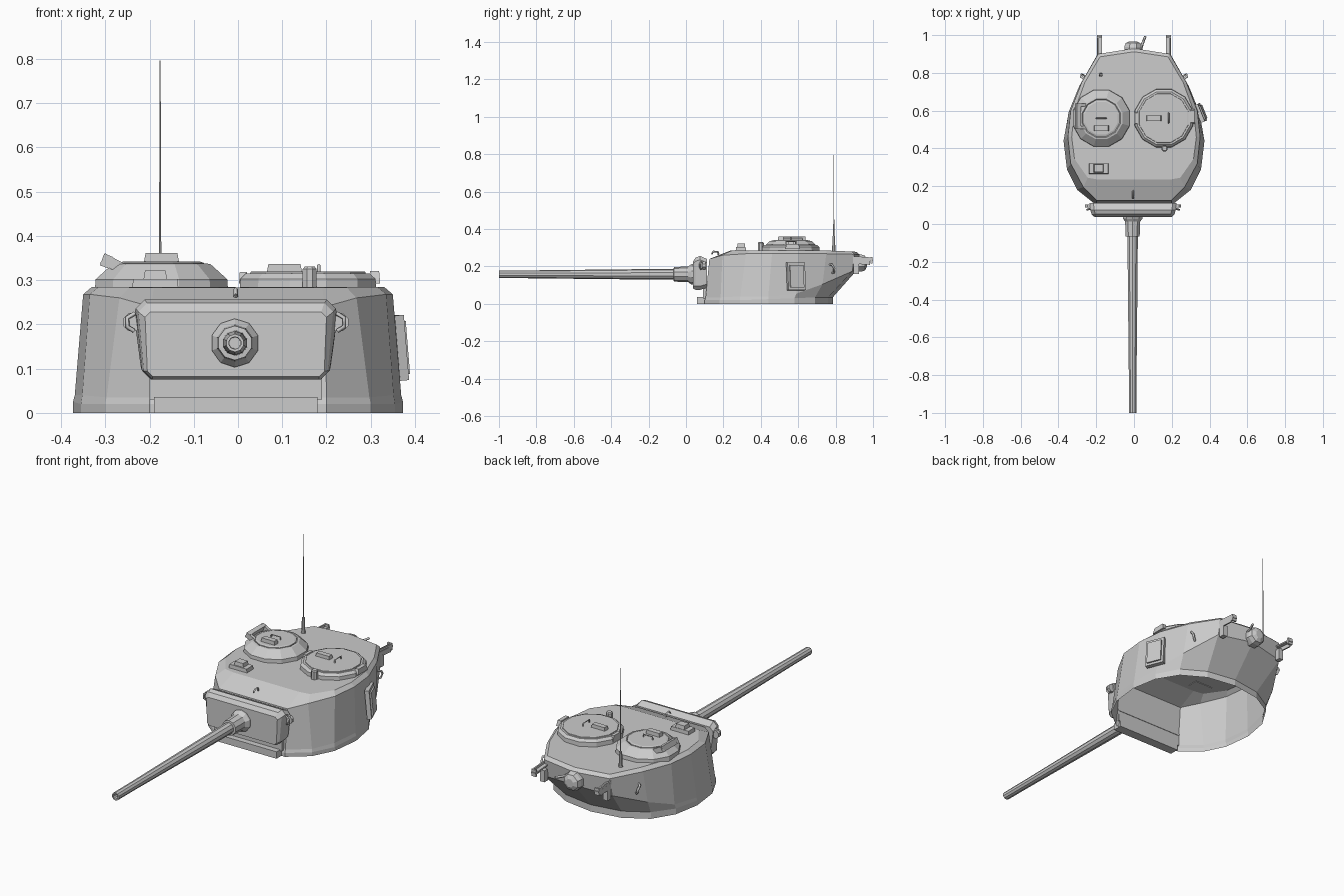
import bpy, bmesh, math
from mathutils import Matrix, Vector


def loft(name, rings, cap0=True, cap1=True):
    """Skin a list of equal-length closed rings of 3D points."""
    bm = bmesh.new()
    vs = [[bm.verts.new(p) for p in r] for r in rings]
    n = len(vs[0])
    for a, b in zip(vs, vs[1:]):
        for i in range(n):
            j = (i + 1) % n
            bm.faces.new((a[i], a[j], b[j], b[i]))
    if cap0:
        bm.faces.new(vs[0][::-1])
    if cap1:
        bm.faces.new(vs[-1])
    bmesh.ops.recalc_face_normals(bm, faces=bm.faces)
    me = bpy.data.meshes.new(name)
    bm.to_mesh(me)
    bm.free()
    ob = bpy.data.objects.new(name, me)
    bpy.context.collection.objects.link(ob)
    return ob


def lathe(name, centre, prof, n, axis='Z', cap0=True, cap1=True, turn=0.5):
    """Revolve (radius, position) pairs around an axis through centre."""
    c = Vector(centre)
    rings = []
    for r, h in prof:
        ring = []
        for k in range(n):
            t = 2 * math.pi * (k + turn) / n
            u, v = r * math.cos(t), r * math.sin(t)
            ring.append(c + Vector((u, v, h) if axis == 'Z' else (u, h, v)))
        rings.append(ring)
    return loft(name, rings, cap0, cap1)


def box(name, centre, size, rot=(0, 0, 0), taper=1.0):
    x, y, z = (s / 2 for s in size)
    rings = [[(-x * k, -y * k, h), (x * k, -y * k, h), (x * k, y * k, h), (-x * k, y * k, h)]
             for k, h in ((1, -z), (taper, z))]
    ob = loft(name, rings)
    ob.location = centre
    ob.rotation_euler = [math.radians(a) for a in rot]
    return ob


def rod(name, pts, r):
    """Thin bent bar through a few points."""
    cu = bpy.data.curves.new(name, 'CURVE')
    cu.dimensions = '3D'
    cu.bevel_depth = r
    cu.bevel_resolution = 0
    cu.use_fill_caps = True
    sp = cu.splines.new('POLY')
    sp.points.add(len(pts) - 1)
    for p, q in zip(sp.points, pts):
        p.co = (*q, 1)
    ob = bpy.data.objects.new(name, cu)
    bpy.context.collection.objects.link(ob)
    return ob


def mirrored(half):
    return half + [(-p[0], p[1], p[2]) for p in half[-2:0:-1]]


# Cast turret shell, open underneath: base, belt, shoulder, roof
base = [(0, .1, 0), (.2, .1, 0), (.3, .18, 0), (.355, .29, 0), (.373, .44, 0),
        (.348, .58, 0), (.28, .69, 0), (.16, .76, 0), (0, .785, 0)]
collar = [(x, y, z) for (x, y, _), z in zip(base, (.02, .02, .02, .02, .025, .03, .035, .035, .035))]
belt = [(0, .105, .035), (.2, .105, .035), (.297, .185, .035), (.352, .29, .04), (.369, .44, .04),
        (.347, .59, .055), (.29, .73, .105), (.198, .89, .175), (0, .922, .19)]
shoulder = [(0, .125, .24), (.197, .125, .24), (.268, .195, .26), (.335, .32, .268), (.35, .46, .268),
            (.335, .6, .268), (.277, .75, .268), (.19, .9, .265), (0, .93, .262)]
roof = [(0, .235, .284), (.19, .235, .284), (.245, .245, .284), (.315, .345, .285), (.33, .46, .285),
        (.315, .6, .285), (.26, .75, .285), (.18, .885, .28), (0, .912, .278)]
loft("turret_shell", [mirrored(h) for h in (base, collar, belt, shoulder, roof)], cap0=False)
box("front_ring_guard", (-.005, .085, .018), (.37, .05, .036))
box("front_lower_plate", (-.005, .1, .06), (.39, .02, .06))

# Gun shield with chamfered front
def shield(y, w, wb, z0, z1, c):
    half = [(0, y, z0), (wb - c, y, z0), (wb, y, z0 + c), (w, y, z1 - c), (w - c, y, z1), (0, y, z1)]
    return [(x - .005, a, b) for x, a, b in mirrored(half)]


loft("gun_shield", [shield(.038, .205, .2, .082, .228, .012), shield(.052, .22, .208, .075, .248, .02),
                    shield(.075, .226, .212, .075, .256, .02), shield(.112, .23, .215, .085, .24, .02)])
for s in (-1, 1):
    lathe("shield_ear", (s * .234 - .005, .095, .205), [(.022, -.008), (.022, .008)], 8, 'Y')
    rod("shield_ear_loop", [(s * .228 - .005, .08, .225), (s * .245 - .005, .075, .215),
                            (s * .245 - .005, .075, .195), (s * .23 - .005, .08, .185)], .005)

# Gun: flange, sleeve, tapered tube with bore
gun = (-.007, 0, .158)
lathe("gun_sleeve", gun, [(.055, .045), (.055, .03), (.042, .012), (.039, -.065), (.03, -.066)], 10, 'Y')
lathe("gun_barrel", gun, [(.029, -.03), (.027, -.3), (.021, -.85), (.0205, -1), (.014, -1), (.013, -.93)], 10, 'Y')

# Commander and loader hatches
L, R = (-.173, .56, 0), (.158, .56, 0)
lathe("left_cupola", L, [(.156, .275), (.154, .302), (.115, .336), (.105, .338), (.1, .334)], 12)
lathe("left_hatch_lid", L, [(.1, .33), (.1, .339), (.09, .342)], 12)
lathe("right_cupola", R, [(.16, .275), (.158, .303), (.145, .315), (.138, .315)], 12)
lathe("right_hatch_lid", R, [(.136, .312), (.134, .319), (.128, .32)], 12)
box("left_lid_periscope", (-.173, .507, .35), (.08, .03, .022), taper=.9)
box("right_lid_periscope", (.105, .56, .327), (.08, .03, .02), taper=.9)
rod("left_lid_handle", [(-.2, .56, .338), (-.2, .56, .356), (-.147, .56, .356), (-.147, .56, .338)], .004)
rod("right_lid_handle", [(.183, .535, .316), (.183, .535, .334), (.183, .587, .334), (.183, .587, .316)], .004)
box("right_hatch_hinge", (.309, .57, .307), (.025, .08, .028), taper=.8)
box("right_hatch_stop", (.012, .56, .305), (.02, .07, .026), taper=.8)
lathe("roof_post", (.162, .4, 0), [(.017, .28), (.017, .325), (.012, .331)], 8)
# Left hatch hinge arms and spring bar
for y in (.51, .63):
    box("left_hinge_arm", (-.277, y, .334), (.065, .016, .025), (0, 28, 0))
box("left_hinge_bar", (-.297, .57, .343), (.022, .13, .028), (0, 20, 0))

# Roof periscope hood, sight vane and antenna
box("roof_periscope_base", (-.187, .293, .292), (.105, .055, .022), taper=.95)
box("roof_periscope_hood", (-.187, .295, .309), (.055, .045, .025), taper=.85)
rod("sight_vane", [(-.005, .175, .262), (-.005, .17, .278), (-.005, .148, .28), (-.005, .135, .266)], .005)
lathe("antenna_base", (-.176, .79, 0), [(.011, .28), (.009, .3), (.0075, .362)], 8)
lathe("antenna_whip", (-.176, .79, 0), [(.003, .36), (.0012, .797)], 6)

# Right side port with raised cover
box("side_port_frame", (.352, .588, .147), (.022, .1, .148), (0, -5, 22))
box("side_port_cover", (.363, .592, .147), (.014, .078, .12), (0, -5, 22))

# Rear fittings: stowage brackets and lifting hooks on both sides
for s in (-1, 1):
    box("rear_bracket_plate", (s * .182, .943, .236), (.026, .114, .008), (-4, 0, 0))
    box("rear_bracket_web", (s * .191, .935, .232), (.007, .1, .04), (-4, 0, 0))
    box("rear_bracket_tip", (s * .182, .991, .232), (.026, .01, .035))
    box("rear_bracket_foot", (s * .182, .91, .19), (.026, .03, .06))
    rod("side_hook", [(s * .262, .765, .21), (s * .28, .78, .21), (s * .278, .793, .19),
                      (s * .27, .79, .168), (s * .25, .775, .163)], .006)

# Rear ventilator housing and tie hook
lathe("rear_vent", (-.005, 0, .218), [(.05, .9), (.05, .938), (.042, .957), (.022, .967)], 8, 'Y')
rod("rear_tie_hook", [(.035, .92, .235), (.045, .955, .235), (.06, .993, .24)], .007)
